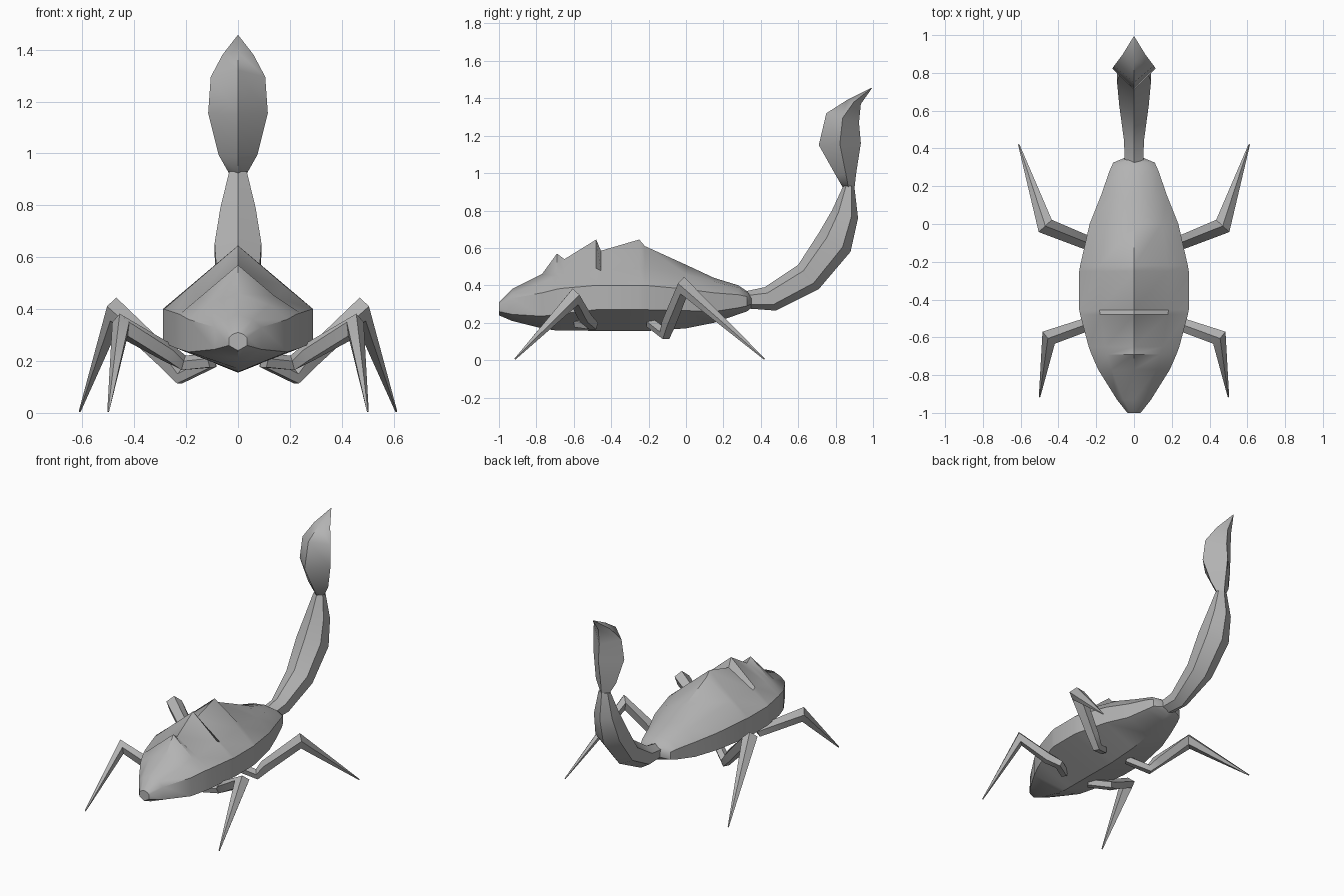
import bpy, bmesh, math
from mathutils import Vector

if "Cube" in bpy.data.objects:
    bpy.data.objects.remove(bpy.data.objects["Cube"])

grey = bpy.data.materials.new("shell_grey")
grey.diffuse_color = (0.45, 0.45, 0.45, 1)
grey.use_nodes = True
grey.node_tree.nodes["Principled BSDF"].inputs["Base Color"].default_value = grey.diffuse_color


def loft(name, rings, angle=40):
    """Skin a list of equal-sized point rings and cap both ends."""
    bm = bmesh.new()
    vs = [[bm.verts.new(p) for p in ring] for ring in rings]
    n = len(rings[0])
    for a, b in zip(vs, vs[1:]):
        for i in range(n):
            j = (i + 1) % n
            bm.faces.new((a[i], a[j], b[j], b[i]))
    bm.faces.new(vs[0])
    bm.faces.new(vs[-1])
    bmesh.ops.remove_doubles(bm, verts=bm.verts, dist=0.0005)
    bmesh.ops.recalc_face_normals(bm, faces=bm.faces)
    me = bpy.data.meshes.new(name)
    bm.to_mesh(me)
    bm.free()
    me.materials.append(grey)
    ob = bpy.data.objects.new(name, me)
    bpy.context.collection.objects.link(ob)
    bpy.ops.object.select_all(action='DESELECT')
    ob.select_set(True)
    bpy.context.view_layer.objects.active = ob
    bpy.ops.object.shade_smooth_by_angle(angle=math.radians(angle))
    return ob


# Body with stepped back plates: y, half width, ridge, upper side, lower side, belly, roundness
sections = [
    (-1.00, .035, .31, .29, .26, .24, .005),
    (-.93, .09, .38, .33, .245, .21, .01),
    (-.77, .19, .46, .36, .235, .17, .02),
    (-.69, .225, .57, .38, .245, .158, 0),
    (-.65, .24, .54, .385, .25, .158, 0),
    (-.48, .285, .645, .40, .27, .157, 0),
    (-.455, .29, .585, .40, .27, .157, .01),
    (-.25, .29, .645, .40, .27, .155, 0),
    (-.22, .285, .61, .40, .27, .155, .015),
    (.00, .235, .51, .38, .265, .17, .03),
    (.15, .175, .44, .36, .26, .20, .03),
    (.28, .13, .40, .35, .28, .245, .02),
    (.325, .11, .37, .34, .29, .26, .01),
    (.35, .05, .35, .33, .30, .28, .005),
]
rings = []
for y, w, top, up, low, bot, bulge in sections:
    mid = top + (up - top) * .63 + bulge
    half = [(w * .63, mid), (w, up), (w, low)]
    ring = [(0, y, top)] + [(x, y, z) for x, z in half] + [(0, y, bot)]
    ring += [(-x, y, z) for x, z in reversed(half)]
    rings.append(ring)
loft("body", rings)


def upright_ring(outer, inner, w, sides):
    """Ring spanning two profile points in the centre plane, w wide each side."""
    o, i = Vector((0, *outer)), Vector((0, *inner))
    c, d = (o + i) / 2, (o - i) / 2
    k = w / (1 if sides == 4 else math.sin(math.pi / 3))
    return [c + d * math.cos(a) + Vector((k * math.sin(a), 0, 0))
            for a in (2 * math.pi * s / sides for s in range(sides))]


# Tail: outer point, inner point, half width
tail = [
    ((.28, .28), (.28, .36), .05),
    ((.48, .265), (.42, .39), .052),
    ((.71, .38), (.60, .51), .078),
    ((.88, .58), (.71, .68), .09),
    ((.92, .76), (.78, .80), .068),
    ((.90, .93), (.84, .93), .034),
]
loft("tail", [upright_ring(*t, 6) for t in tail], 50)

# Stinger bulb and point
sting = [
    ((.90, .91), (.84, .92), .03),
    ((.91, 1.00), (.80, .99), .075),
    ((.935, 1.16), (.71, 1.15), .115),
    ((.925, 1.27), (.75, 1.32), .105),
    ((.935, 1.37), (.86, 1.39), .06),
    ((.995, 1.455), (.99, 1.455), .002),
]
loft("stinger", [upright_ring(*t, 4) for t in sting], 60)


def leg(name, path, side):
    """Tapered five-sided limb along points of (x, y, z, radius)."""
    pts = [Vector((p[0] * side, p[1], p[2])) for p in path]
    rings = []
    for i, p in enumerate(pts):
        d0 = (p - pts[max(i - 1, 0)]).normalized()
        d1 = (pts[min(i + 1, len(pts) - 1)] - p).normalized()
        t = (d0 + d1).normalized()
        u = t.cross(Vector((-d0.y - d1.y, d0.x + d1.x, 0))).normalized()
        v = t.cross(u)
        r = path[i][3]
        rings.append([p + r * (u * math.cos(a) + v * math.sin(a))
                      for a in (2 * math.pi * s / 5 for s in range(5))])
    return loft(name, rings, 50)


front = [(.10, -.58, .20, .03), (.21, -.50, .19, .032), (.27, -.54, .23, .038),
         (.45, -.60, .335, .048), (.50, -.915, .005, .004)]
rear = [(.10, -.19, .20, .03), (.22, -.11, .14, .034), (.27, -.09, .20, .04),
        (.47, -.01, .395, .05), (.61, .42, .005, .004)]
for side, label in ((1, "right"), (-1, "left")):
    leg("front_leg_" + label, front, side)
    leg("rear_leg_" + label, rear, side)
